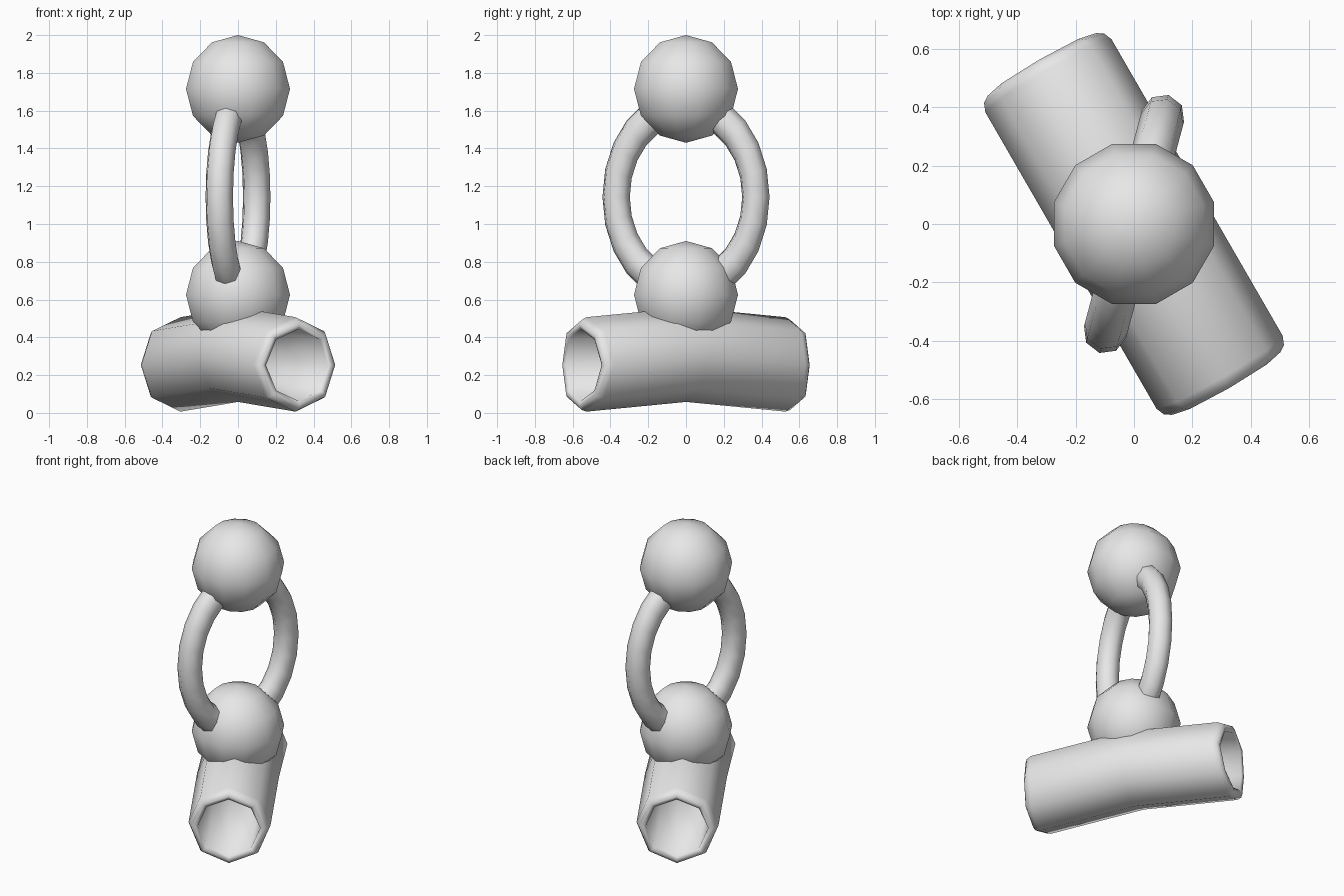
import bpy, bmesh, math
from mathutils import Matrix, Vector

cube = bpy.data.objects.get("Cube")
if cube:
    bpy.data.objects.remove(cube, do_unlink=True)

grey = bpy.data.materials.new("plain_grey")
grey.use_nodes = True
colour = (0.8, 0.8, 0.8, 1)
grey.diffuse_color = colour
grey.node_tree.nodes["Principled BSDF"].inputs["Base Color"].default_value = colour


def finish(obj, name):
    obj.name = name
    obj.data.materials.clear()
    obj.data.materials.append(grey)
    bpy.ops.object.select_all(action='DESELECT')
    obj.select_set(True)
    bpy.context.view_layer.objects.active = obj
    bpy.ops.object.shade_smooth()


# Upper and lower balls
TURN = math.radians(15)
for name, z in (("lower_ball", 0.625), ("upper_ball", 1.715)):
    bpy.ops.mesh.primitive_uv_sphere_add(segments=12, ring_count=6, radius=0.285,
                                         location=(0, 0, z), rotation=(0, 0, TURN))
    finish(bpy.context.object, name)

# Upright oval ring joining the balls
bpy.ops.mesh.primitive_torus_add(major_segments=24, minor_segments=8,
                                 major_radius=0.383, minor_radius=0.075)
ring = bpy.context.object
ring.data.transform(Matrix.Rotation(-TURN, 4, 'Z') @ Matrix.Diagonal((1, 1, 1.255, 1))
                    @ Matrix.Rotation(math.pi / 2, 4, 'Y'))
ring.location = (0, 0, 1.143)
finish(ring, "oval_ring")

# Hollow eight-sided pipe, both halves drooping from the middle
SIDES = 8
DROOP = math.tan(math.radians(5))
# (radius, distance from the middle) along one half, outside then inside
half = [(0.25, 0.0), (0.25, 0.587), (0.238, 0.617), (0.215, 0.632),
        (0.19, 0.625), (0.19, 0.0)]
profile = half + [(r, -d) for r, d in reversed(half[1:-1])]
bm = bmesh.new()
loops = []
for r, d in profile:
    loop = []
    for i in range(SIDES):
        a = 2 * math.pi * i / SIDES
        up = r * math.sin(a)
        lean = math.copysign(up * DROOP, d) if d else 0
        loop.append(bm.verts.new((r * math.cos(a), d + lean, up - abs(d) * DROOP)))
    loops.append(loop)
for a, b in zip(loops, loops[1:] + loops[:1]):
    for i in range(SIDES):
        j = (i + 1) % SIDES
        bm.faces.new((a[i], a[j], b[j], b[i]))
bmesh.ops.recalc_face_normals(bm, faces=bm.faces)
mesh = bpy.data.meshes.new("pipe")
bm.to_mesh(mesh)
bm.free()
pipe = bpy.data.objects.new("cross_pipe", mesh)
bpy.context.collection.objects.link(pipe)
pipe.location = Vector((0, 0, 0.308))
pipe.rotation_euler.z = math.radians(30)
finish(pipe, "cross_pipe")
